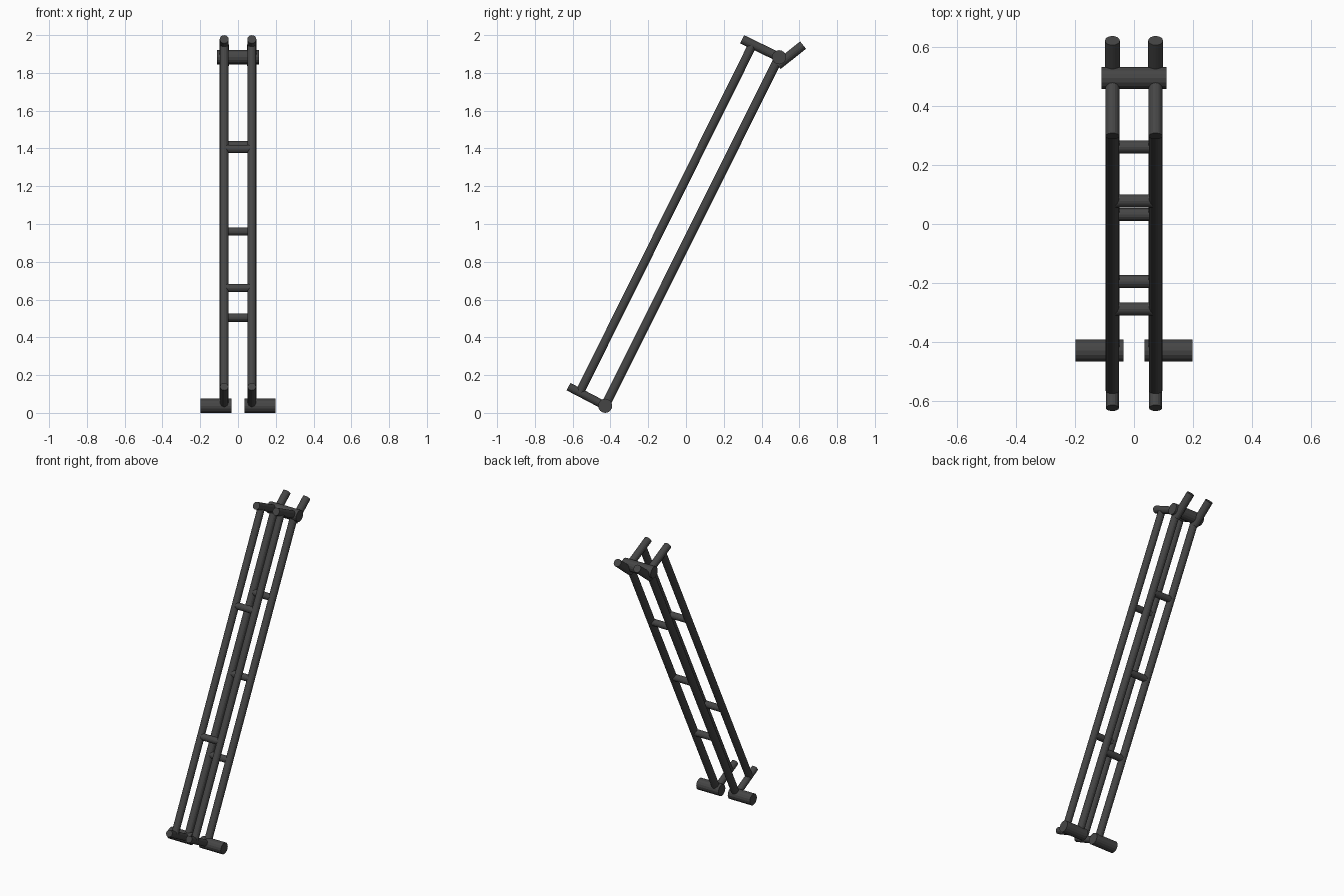
import bpy
from mathutils import Vector

if "Cube" in bpy.data.objects:
    bpy.data.objects.remove(bpy.data.objects["Cube"])

mat = bpy.data.materials.new("dark_metal")
mat.diffuse_color = (0.06, 0.06, 0.06, 1)
mat.use_nodes = True
mat.node_tree.nodes["Principled BSDF"].inputs["Base Color"].default_value = mat.diffuse_color


def tube(name, a, b, r, sides=16):
    """Capped cylinder running from point a to point b."""
    a, b = Vector(a), Vector(b)
    d = b - a
    bpy.ops.mesh.primitive_cylinder_add(vertices=sides, radius=r, depth=d.length,
                                        location=(a + b) / 2)
    o = bpy.context.object
    o.name = name
    o.rotation_mode = 'QUATERNION'
    o.rotation_quaternion = d.to_track_quat('Z', 'Y')
    o.data.materials.append(mat)
    return o


RAIL_X = 0.073
# Key points of the side profile (y, z)
low_foot, low_top = (-0.428, 0.0375), (0.493, 1.883)
up_foot, up_top = (-0.562, 0.11), (0.352, 1.948)

for side, s in (("left", -1), ("right", 1)):
    x = s * RAIL_X
    # Long rails
    tube(f"lower_rail_{side}", (x, *low_foot), (x, *low_top), 0.024)
    tube(f"upper_rail_{side}", (x, *up_foot), (x, *up_top), 0.023)
    # Brackets joining the two rails at both ends
    tube(f"bottom_bracket_{side}", (x, -0.622, 0.139), (x, *low_foot), 0.022)
    tube(f"top_bracket_{side}", (x, 0.297, 1.978), (x, *low_top), 0.024)
    # Prongs at the top
    tube(f"top_prong_{side}", (x, 0.485, 1.84), (x, 0.62, 1.947), 0.025)
    # Fat foot rollers
    tube(f"foot_{side}", (s * 0.035, *low_foot), (s * 0.198, *low_foot), 0.0375)

# Fat bar across the top
tube("top_bar", (-0.11, *low_top), (0.11, *low_top), 0.0375)


# Rungs placed at fractions along each rail pair
def rungs(name, foot, top, fractions):
    for i, t in enumerate(fractions):
        y = foot[0] + (top[0] - foot[0]) * t
        z = foot[1] + (top[1] - foot[1]) * t
        tube(f"{name}_{i + 1}", (-RAIL_X + 0.01, y, z), (RAIL_X - 0.01, y, z), 0.022)


rungs("lower_rung", low_foot, low_top, (0.253, 0.5, 0.747))
rungs("upper_rung", up_foot, up_top, (0.3, 0.7))
